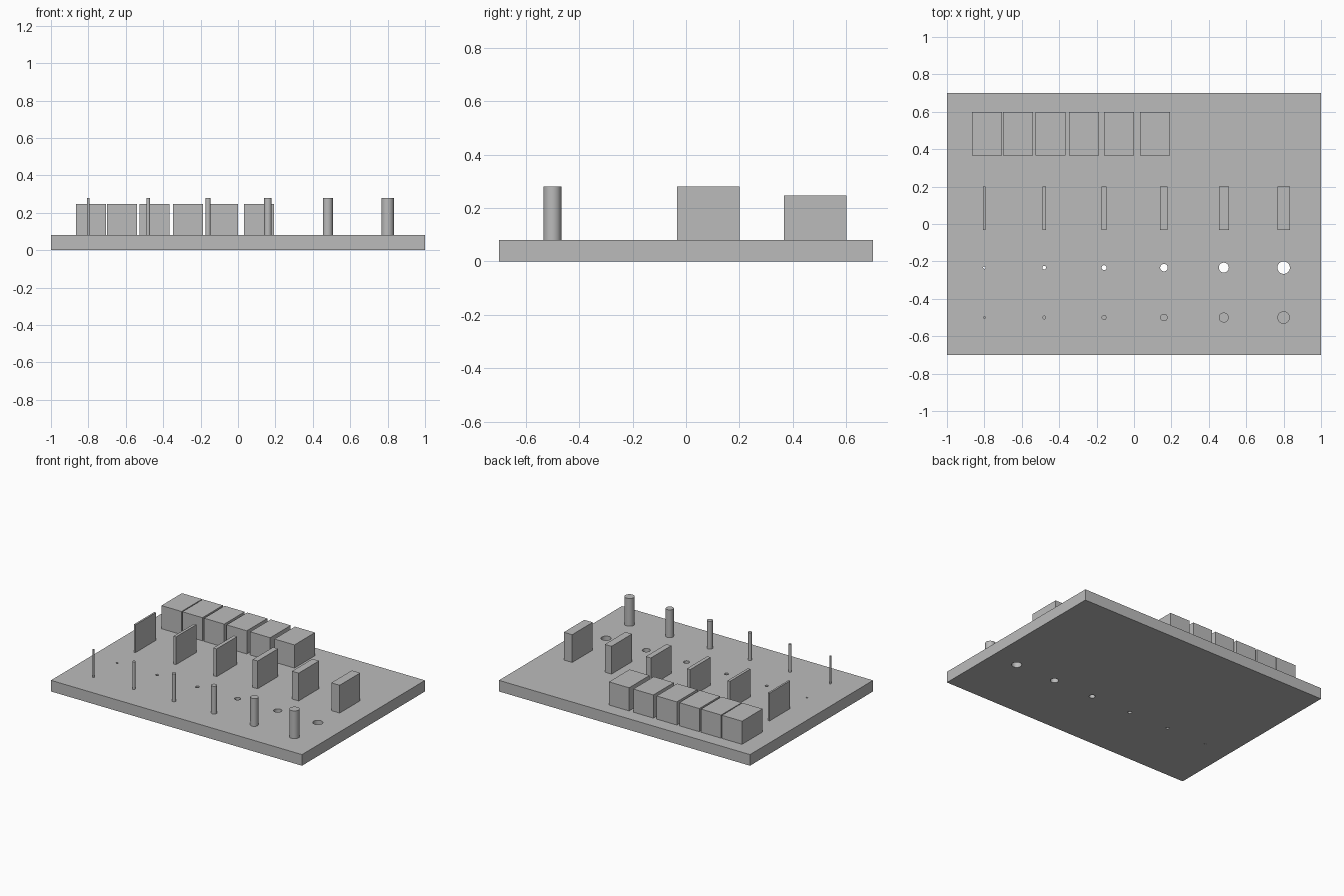
import bpy
import math

if "Cube" in bpy.data.objects:
    bpy.data.objects.remove(bpy.data.objects["Cube"], do_unlink=True)

MM = 1 / 30                                # the plate is 60 mm wide
PLATE = (60, 42, 2.4)
TOP = PLATE[2]
SIZES = [0.4, 0.6, 0.8, 1.2, 1.6, 2.0]     # pin, hole and wall thicknesses
COLUMNS = [-24 + 9.6 * i for i in range(len(SIZES))]

grey = bpy.data.materials.new("plain grey")
grey.use_nodes = True
colour = (0.5, 0.5, 0.5, 1)
grey.diffuse_color = colour
grey.node_tree.nodes["Principled BSDF"].inputs["Base Color"].default_value = colour


def finish(name):
    obj = bpy.context.object
    obj.name = name
    obj.data.materials.append(grey)
    return obj


def box(name, x, y, z, size):
    """Box centred on x and y, standing on z."""
    bpy.ops.mesh.primitive_cube_add(
        size=1, location=(x * MM, y * MM, (z + size[2] / 2) * MM))
    bpy.context.object.scale = [s * MM for s in size]
    bpy.ops.object.transform_apply(location=False, rotation=False, scale=True)
    return finish(name)


def rod(name, x, y, z, diameter, height):
    """Round rod standing on z."""
    bpy.ops.mesh.primitive_cylinder_add(
        vertices=32, radius=diameter / 2 * MM, depth=height * MM,
        location=(x * MM, y * MM, (z + height / 2) * MM))
    bpy.ops.object.shade_smooth_by_angle(angle=math.radians(40))
    return finish(name)


# Base plate with a row of through holes
plate = box("base_plate", 0, 0, 0, PLATE)
for i, (x, d) in enumerate(zip(COLUMNS, SIZES)):
    cutter = rod("hole_cutter", x, -7, -1, d, TOP + 2)
    cutter.hide_render = True
    cut = plate.modifiers.new(f"hole_{i + 1}", "BOOLEAN")
    cut.operation = "DIFFERENCE"
    cut.solver = "EXACT"
    cut.object = cutter
    bpy.context.view_layer.objects.active = plate
    bpy.ops.object.modifier_apply(modifier=cut.name)
    bpy.data.objects.remove(cutter, do_unlink=True)

# Pins and thin walls, growing thicker from one side to the other
for i, (x, d) in enumerate(zip(COLUMNS, SIZES)):
    rod(f"pin_{i + 1}", x, -15, TOP, d, 6)
    box(f"thin_wall_{i + 1}", x, 2.5, TOP, (d, 7, 6))

# Row of blocks with steadily widening gaps
block = (4.8, 7, 5)
left_edge = -26
for i in range(6):
    box(f"gap_block_{i + 1}", left_edge + block[0] / 2, 14.5, TOP, block)
    left_edge += block[0] + 0.2 * (i + 1)
